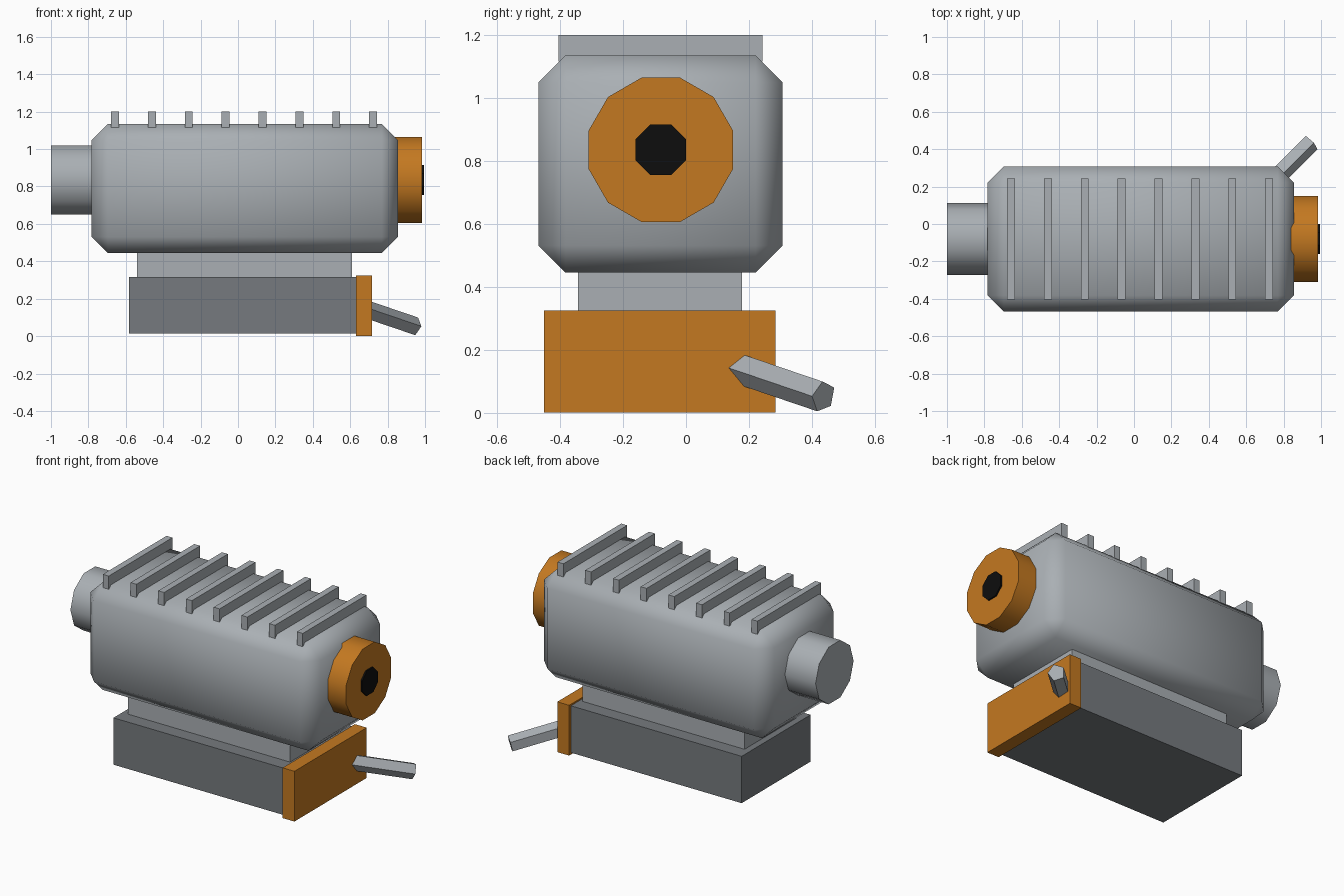
import bpy
import bmesh
from math import radians
from mathutils import Matrix, Vector

default_cube = bpy.data.objects.get("Cube")
if default_cube:
    bpy.data.objects.remove(default_cube, do_unlink=True)


def make_material(name, color):
    mat = bpy.data.materials.new(name)
    mat.use_nodes = True
    mat.diffuse_color = (*color, 1)
    bsdf = next(n for n in mat.node_tree.nodes if n.type == 'BSDF_PRINCIPLED')
    bsdf.inputs["Base Color"].default_value = (*color, 1)
    return mat


light_grey = make_material("light_grey", (0.40, 0.43, 0.455))
dark_grey = make_material("dark_grey", (0.18, 0.195, 0.21))
orange = make_material("orange", (0.55, 0.19, 0.015))
black = make_material("black", (0.004, 0.004, 0.004))

MID_Y = -0.08    # lengthwise centre line of the machine
AXIS_Z = 0.835   # height of the round fittings


def finish(bm, name, mat, smooth_angle=0):
    """Turn a bmesh into an object; edges sharper than smooth_angle stay hard."""
    bm.normal_update()
    for face in bm.faces:
        face.smooth = smooth_angle > 0
    for edge in bm.edges:
        edge.smooth = edge.calc_face_angle(0) < radians(smooth_angle)
    mesh = bpy.data.meshes.new(name)
    bm.to_mesh(mesh)
    bm.free()
    mesh.materials.append(mat)
    obj = bpy.data.objects.new(name, mesh)
    bpy.context.collection.objects.link(obj)
    return obj


def box(name, xs, ys, zs, mat, chamfer=0):
    spans = (xs, ys, zs)
    center = Vector([(a + b) / 2 for a, b in spans])
    size = Vector([b - a for a, b in spans])
    bm = bmesh.new()
    bmesh.ops.create_cube(bm, size=1, matrix=Matrix.Translation(center) @ Matrix.Diagonal((*size, 1)))
    if chamfer:
        bmesh.ops.bevel(bm, geom=bm.edges[:], offset=chamfer, segments=1,
                        profile=0.5, affect='EDGES')
    return finish(bm, name, mat, 75 if chamfer else 0)


def prism(name, start, end, radius, sides, roll, mat, smooth_angle=0):
    """Regular prism between two points; roll turns it away from vertex-up."""
    start, end = Vector(start), Vector(end)
    axis = (end - start).normalized()
    side = Vector((0, 0, 1)).cross(axis).normalized()
    up = axis.cross(side)
    frame = Matrix((side, up, axis)).transposed().to_4x4()
    place = Matrix.Translation((start + end) / 2) @ frame @ Matrix.Rotation(radians(-roll), 4, 'Z')
    bm = bmesh.new()
    bmesh.ops.create_cone(bm, cap_ends=True, segments=sides, radius1=radius,
                          radius2=radius, depth=(end - start).length, matrix=place)
    return finish(bm, name, mat, smooth_angle)


# Main housing with softly shaded chamfers
box("housing", (-0.782, 0.855), (-0.468, 0.307), (0.445, 1.135), light_grey, chamfer=0.086)

# Cooling fins across the top
for i in range(8):
    x = -0.657 + i * 0.197
    box(f"cooling_fin_{i + 1}", (x - 0.021, x + 0.021), (-0.404, 0.243), (1.115, 1.2), light_grey)

# Pedestal: neck, base block and end plate
box("neck", (-0.54, 0.61), (-0.343, 0.177), (0.3, 0.46), light_grey)
box("base", (-0.582, 0.64), (-0.433, 0.266), (0.014, 0.315), dark_grey)
box("base_end_plate", (0.632, 0.716), (-0.45, 0.284), (0.002, 0.325), orange)

# Round fittings at both ends of the housing
prism("rear_stub", (-1, MID_Y, AXIS_Z), (-0.75, MID_Y, AXIS_Z), 0.193, 10, 18, light_grey, 45)
prism("end_cap", (0.82, MID_Y, AXIS_Z), (0.985, MID_Y, AXIS_Z), 0.237, 12, 15, orange, 45)
prism("cap_hole", (0.96, MID_Y, AXIS_Z), (0.995, MID_Y, AXIS_Z), 0.087, 8, 22.5, black)

# Slanted lever on the end plate
tip = Vector((0.944, 0.436, 0.052))
lever_dir = Vector((1, 1, -0.34))
prism("lever", tip - lever_dir * 0.275, tip, 0.051, 5, -17, light_grey)
